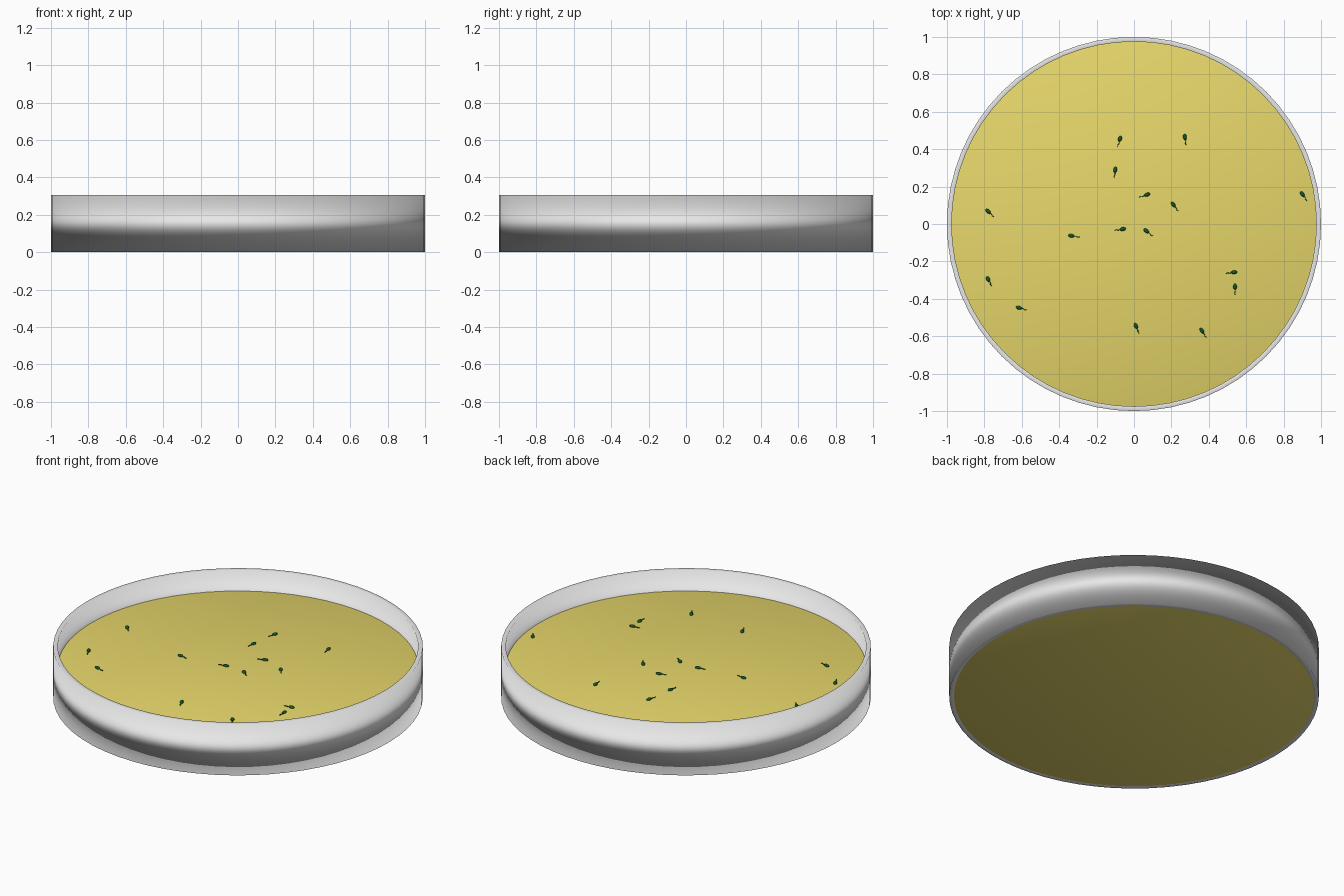
import bpy
import bmesh
from math import atan2, tau
from mathutils import Matrix, Vector

if "Cube" in bpy.data.objects:
    bpy.data.objects.remove(bpy.data.objects["Cube"], do_unlink=True)

HEIGHT, INNER, GEL_TOP, SIDES = 0.305, 0.975, 0.18, 64


def material(name, rgb):
    mat = bpy.data.materials.new(name)
    mat.use_nodes = True
    mat.diffuse_color = (*rgb, 1)
    node = next(n for n in mat.node_tree.nodes if n.type == "BSDF_PRINCIPLED")
    node.inputs["Base Color"].default_value = (*rgb, 1)
    return mat


def finish(name, bm, mat):
    """Turn a bmesh into a smooth-shaded object of one colour."""
    bmesh.ops.recalc_face_normals(bm, faces=bm.faces)
    for face in bm.faces:
        face.smooth = True
    mesh = bpy.data.meshes.new(name)
    bm.to_mesh(mesh)
    bm.free()
    mesh.materials.append(mat)
    obj = bpy.data.objects.new(name, mesh)
    bpy.context.collection.objects.link(obj)
    return obj


glass = material("pale grey", (0.8, 0.8, 0.8))
gel = material("mustard yellow", (0.82, 0.70, 0.15))
green = material("dark green", (0.006, 0.10, 0.02))

# Dish wall: a rectangular section spun into a unit-high ring, then flattened
bm = bmesh.new()
section = [bm.verts.new(p) for p in ((INNER, 0, 0), (1, 0, 0), (1, 0, 1), (INNER, 0, 1))]
edges = [bm.edges.new((section[i], section[(i + 1) % 4])) for i in range(4)]
bmesh.ops.spin(bm, geom=section + edges, cent=(0, 0, 0), axis=(0, 0, 1),
               angle=tau, steps=SIDES)
bmesh.ops.remove_doubles(bm, verts=bm.verts, dist=0.0005)
wall = finish("dish_wall", bm, glass)
wall.scale.z = HEIGHT

# Gel filling the lower part of the dish
bm = bmesh.new()
bmesh.ops.create_cone(bm, cap_ends=True, segments=SIDES, radius1=INNER, radius2=INNER,
                      depth=1, matrix=Matrix.Translation((0, 0, 0.5)))
# Match the wall facets
start = max(bm.verts, key=lambda v: v.co.x)
bmesh.ops.rotate(bm, verts=bm.verts, matrix=Matrix.Rotation(-atan2(start.co.y, start.co.x), 3, "Z"))
filling = finish("gel_filling", bm, gel)
filling.scale.z = GEL_TOP

# Swimming cells: body position and tail direction
cells = [
    ((-0.075, 0.455), (-2, -7)), ((0.272, 0.465), (1, -7)),
    ((-0.10, 0.29), (-1, -7)), ((0.07, 0.157), (-6, -2)),
    ((0.21, 0.104), (3, -4)), ((0.90, 0.16), (4, -6)),
    ((-0.78, 0.068), (5, -5)), ((-0.335, -0.063), (6, -1)),
    ((-0.06, -0.027), (-6, -1)), ((0.066, -0.037), (5, -4)),
    ((0.535, -0.258), (-7, -1)), ((0.54, -0.335), (0, -7)),
    ((-0.78, -0.295), (3, -6)), ((-0.615, -0.448), (7, -2)),
    ((0.01, -0.545), (3, -7)), ((0.363, -0.57), (3, -5)),
]


def cell_mesh():
    """Oval body with a thin wavy tail along +x."""
    bm = bmesh.new()
    bmesh.ops.create_uvsphere(bm, u_segments=12, v_segments=8, radius=1,
                              matrix=Matrix.Diagonal((0.017, 0.010, 0.010, 1)))
    path = [Vector(p) for p in ((0.012, 0, 0), (0.024, 0.002, 0), (0.034, -0.002, 0), (0.044, 0.001, 0))]
    for a, b in zip(path, path[1:]):
        turn = (b - a).to_track_quat("Z", "Y").to_matrix().to_4x4()
        bmesh.ops.create_cone(bm, cap_ends=True, segments=6, radius1=0.0022, radius2=0.0022,
                              depth=(b - a).length, matrix=Matrix.Translation((a + b) / 2) @ turn)
    return bm


for number, (spot, tail) in enumerate(cells, 1):
    cell = finish(f"swimming_cell_{number}", cell_mesh(), green)
    cell.location = (*spot, GEL_TOP + 0.002)
    cell.rotation_euler.z = atan2(tail[1], tail[0])
